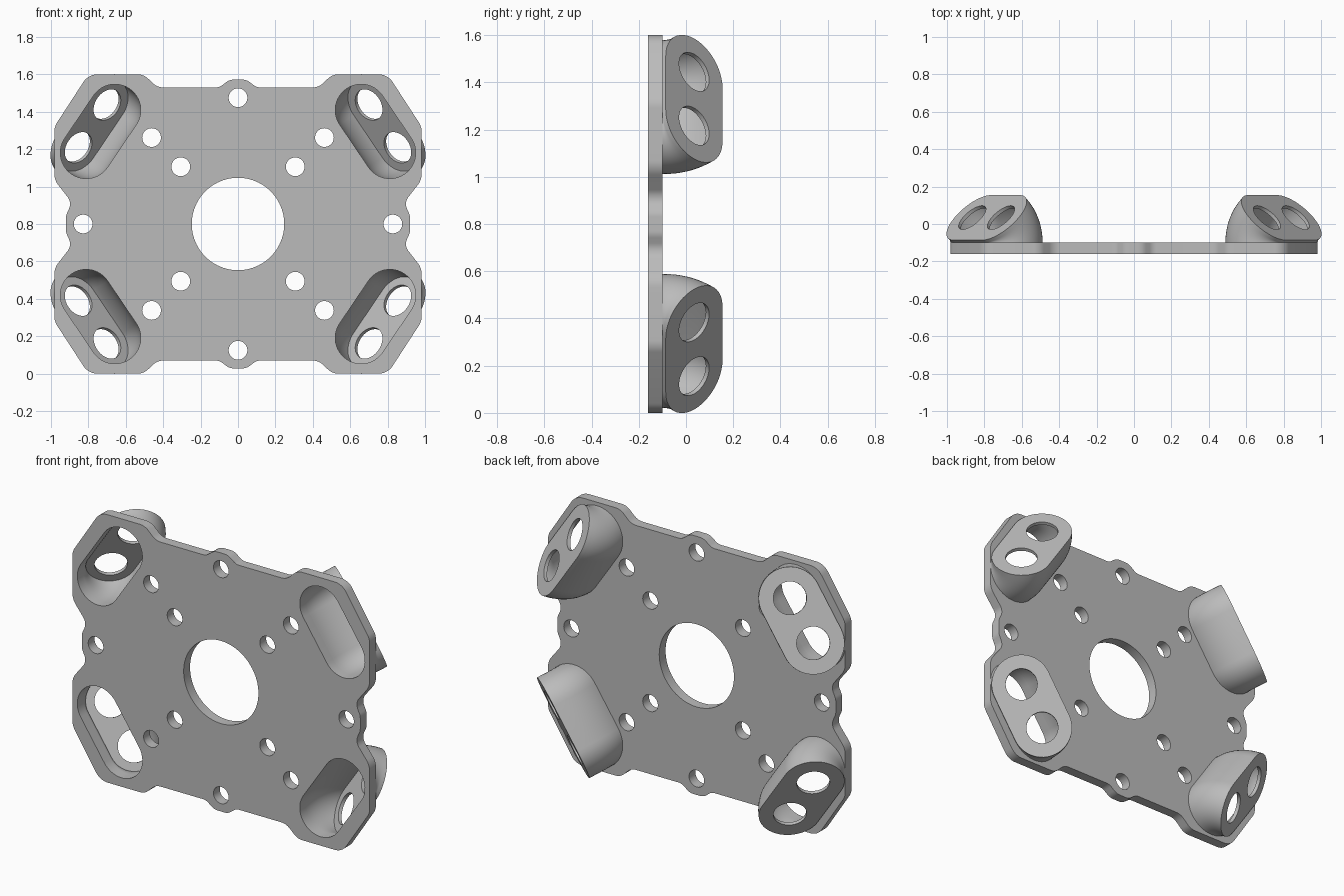
import bpy, bmesh, math
from mathutils import Matrix, Vector

cube = bpy.data.objects.get("Cube")
if cube:
    bpy.data.objects.remove(cube, do_unlink=True)

MID = 0.8            # height of the plate centre
PLATE_T = 0.06       # plate thickness
BACK = -0.10         # back surface of the plate
R_OUT, R_IN = 0.17, 0.138
SPAN = 0.275         # distance between the two eyelet centres
CAP_T = 0.02
TILT = math.radians(45)

grey = bpy.data.materials.new("grey_plastic")
grey.use_nodes = True
grey.diffuse_color = (0.5, 0.5, 0.5, 1)
grey.node_tree.nodes["Principled BSDF"].inputs["Base Color"].default_value = (0.5, 0.5, 0.5, 1)


def circle(cx, cy, r, n=48):
    return [(cx + r * math.cos(2 * math.pi * i / n),
             cy + r * math.sin(2 * math.pi * i / n)) for i in range(n)]


def stadium(r, n=24):
    pts = []
    for side in (1, -1):
        for i in range(n + 1):
            a = -math.pi / 2 + math.pi * i / n
            pts.append((side * (SPAN / 2 + r * math.cos(a)), side * r * math.sin(a)))
    return pts


def fillet(corners, n=8):
    """Round each (x, y, radius) corner of a closed polygon."""
    pts = []
    for i, (x, y, r) in enumerate(corners):
        p = Vector((x, y))
        a = Vector(corners[i - 1][:2]) - p
        b = Vector(corners[(i + 1) % len(corners)][:2]) - p
        half = a.angle(b) / 2
        d = min(r / math.tan(half), a.length * 0.49, b.length * 0.49)
        r = d * math.tan(half)
        a.normalize()
        b.normalize()
        c = p + (a + b).normalized() * (r / math.sin(half))
        s, e = p + a * d - c, p + b * d - c
        turn = s.angle_signed(e)
        for k in range(n + 1):
            t = -turn * k / n
            pts.append((c.x + s.x * math.cos(t) - s.y * math.sin(t),
                        c.y + s.x * math.sin(t) + s.y * math.cos(t)))
    return pts


def finish(obj):
    obj.data.materials.clear()
    obj.data.materials.append(grey)
    bpy.ops.object.select_all(action='DESELECT')
    obj.select_set(True)
    bpy.context.view_layer.objects.active = obj
    bpy.ops.object.shade_smooth_by_angle(angle=math.radians(35))


def flat_part(name, loops, thickness, matrix):
    """Filled 2D outline with holes, given a thickness and placed by a matrix."""
    cu = bpy.data.curves.new(name, 'CURVE')
    cu.dimensions = '2D'
    cu.fill_mode = 'BOTH'
    cu.extrude = thickness / 2
    for loop in loops:
        sp = cu.splines.new('POLY')
        sp.points.add(len(loop) - 1)
        for point, (x, y) in zip(sp.points, loop):
            point.co = (x, y, 0, 1)
        sp.use_cyclic_u = True
    obj = bpy.data.objects.new(name, cu)
    bpy.context.collection.objects.link(obj)
    bpy.ops.object.select_all(action='DESELECT')
    obj.select_set(True)
    bpy.context.view_layer.objects.active = obj
    bpy.ops.object.convert(target='MESH')
    obj = bpy.context.view_layer.objects.active
    bm = bmesh.new()
    bm.from_mesh(obj.data)
    bmesh.ops.remove_doubles(bm, verts=bm.verts, dist=1e-5)
    bmesh.ops.transform(bm, matrix=matrix, verts=bm.verts)
    bmesh.ops.recalc_face_normals(bm, faces=bm.faces)
    bm.to_mesh(obj.data)
    bm.free()
    finish(obj)
    return obj


def mirror_four(obj):
    obj.location.z = MID
    m = obj.modifiers.new("four_corners", 'MIRROR')
    m.use_axis = (True, False, True)
    m.use_mirror_merge = False


# Frame of one corner socket: long axis, outward axis, backward axis
out = Vector((0.83, 0, 0.56)).normalized()
long = Vector((-out.z, 0, out.x))
frame = Matrix((long, out, Vector((0, 1, 0)))).transposed().to_4x4()
frame.translation = (0.735, BACK, 0.495)


def swing(angle):
    """Rotate about the outer tangent line of the socket outline."""
    hinge = Matrix.Translation((0, R_OUT, 0))
    return frame @ hinge @ Matrix.Rotation(-angle, 4, 'X') @ hinge.inverted()


# Plate: outline from one quarter, mirrored around
quarter = [(0.045, 0.772, 0.07), (0.1, 0.73, 0.06), (0.43, 0.73, 0.08),
           (0.505, 0.8, 0.08), (0.8, 0.8, 0.09), (0.982, 0.52, 0.09),
           (0.982, 0.235, 0.1), (0.888, 0.115, 0.08), (0.92, 0.045, 0.07)]
right = quarter + [(x, -y, r) for x, y, r in reversed(quarter)]
outline = fillet(right + [(-x, y, r) for x, y, r in reversed(right)])

loops = [outline, circle(0, 0, 0.247, 96)]
for s in (1, -1):
    loops += [circle(0, s * 0.675, 0.05), circle(s * 0.828, 0, 0.05)]
    for t in (1, -1):
        loops += [circle(s * d, t * d, 0.05) for d in (0.306, 0.462)]
        slot = [frame @ Vector((u, v, 0)) for u, v in stadium(R_IN)]
        loops.append([(s * p.x, t * p.z) for p in slot])
plate = flat_part("mounting_plate", loops, PLATE_T, Matrix.Rotation(math.pi / 2, 4, 'X'))
plate.location = (0, BACK - PLATE_T / 2, MID)

# Socket walls: a hollow outline swung up from the plate
STEPS = 14
bm = bmesh.new()
rings = []
for radius, order in ((R_OUT, range(STEPS + 1)), (R_IN, range(STEPS, -1, -1))):
    for k in order:
        m = swing(TILT * k / STEPS)
        rings.append([bm.verts.new(m @ Vector((u, v, 0))) for u, v in stadium(radius)])
for i, ring in enumerate(rings):
    prev = rings[i - 1]
    for j in range(len(ring)):
        bm.faces.new((prev[j - 1], prev[j], ring[j], ring[j - 1]))
bmesh.ops.recalc_face_normals(bm, faces=bm.faces)
mesh = bpy.data.meshes.new("socket_walls")
bm.to_mesh(mesh)
bm.free()
walls = bpy.data.objects.new("socket_walls", mesh)
bpy.context.collection.objects.link(walls)
finish(walls)
mirror_four(walls)

# Socket caps: tilted plates with two round eyelets
eyelets = [circle(s * SPAN / 2, 0, 0.09) for s in (1, -1)]
caps = flat_part("socket_caps", [stadium(R_OUT)] + eyelets, CAP_T,
                 swing(TILT) @ Matrix.Translation((0, 0, CAP_T / 2)))
mirror_four(caps)
